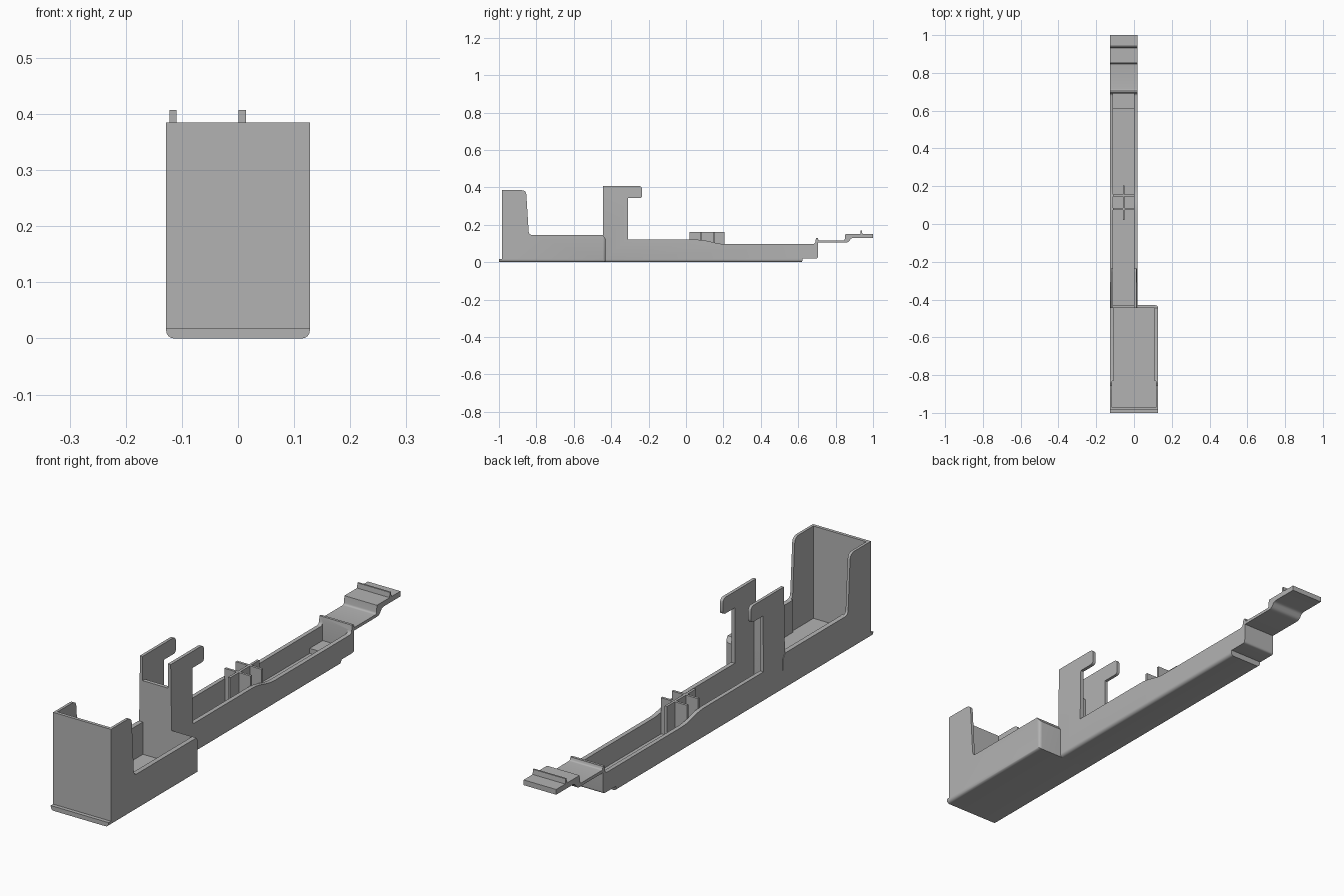
import bpy, bmesh
from mathutils import Vector

cube = bpy.data.objects.get("Cube")
if cube:
    bpy.data.objects.remove(cube, do_unlink=True)

grey = bpy.data.materials.new("plain grey")
grey.use_nodes = True
COLOUR = (0.45, 0.45, 0.45, 1)
grey.diffuse_color = COLOUR
grey.node_tree.nodes["Principled BSDF"].inputs["Base Color"].default_value = COLOUR

MID = -0.054            # centre line of the narrow arm
ARM = (-0.128, 0.020)   # outer faces of the arm
GAP = (-0.110, 0.001)   # inner faces of the arm


def fillet(points, steps=4):
    """Round each (y, z, radius) corner that has a radius."""
    out = []
    for i, p in enumerate(points):
        c = Vector(p[:2])
        if len(p) == 2:
            out.append(c)
            continue
        a = c + (Vector(points[i - 1][:2]) - c).normalized() * p[2]
        b = c + (Vector(points[(i + 1) % len(points)][:2]) - c).normalized() * p[2]
        for k in range(steps + 1):
            t = k / steps
            out.append(a * (1 - t) ** 2 + c * 2 * t * (1 - t) + b * t * t)
    return out


def prism(name, points, x, soft=None, radius=0.014, draft=0):
    """Extrude a side profile across x, rounding the edges that soft() picks."""
    bm = bmesh.new()
    face = bm.faces.new([bm.verts.new((x[0], p.x, p.y)) for p in fillet(points)])
    side = bmesh.ops.extrude_face_region(bm, geom=[face])
    bmesh.ops.translate(bm, vec=(x[1] - x[0], 0, 0),
                        verts=[v for v in side["geom"] if isinstance(v, bmesh.types.BMVert)])
    bmesh.ops.recalc_face_normals(bm, faces=bm.faces)
    if soft:
        edges = [e for e in bm.edges if soft(*(v.co for v in e.verts))]
        bmesh.ops.bevel(bm, geom=edges, offset=radius, segments=4, profile=0.5, affect='EDGES')
    for v in bm.verts:
        v.co.x += draft * v.co.z * (1 if v.co.x < MID else -1)
    mesh = bpy.data.meshes.new(name)
    bm.to_mesh(mesh)
    bm.free()
    mesh.materials.append(grey)
    obj = bpy.data.objects.new(name, mesh)
    bpy.context.collection.objects.link(obj)
    return obj


def box(name, x, y, z):
    return prism(name, [(y[0], z[0]), (y[1], z[0]), (y[1], z[1]), (y[0], z[1])], x)


def carve(obj, *spaces):
    """Cut box-shaped spaces out of a part."""
    for space in spaces:
        cutter = box("cutter", *space)
        cutter.hide_render = True
        mod = obj.modifiers.new("cut", 'BOOLEAN')
        mod.operation, mod.solver, mod.object = 'DIFFERENCE', 'EXACT', cutter
        bpy.context.view_layer.objects.active = obj
        bpy.ops.object.modifier_apply(modifier=mod.name)
        bpy.data.objects.remove(cutter, do_unlink=True)


def lower_edge(a, b):
    return max(a.z, b.z) < 0.001 and abs(a.x - b.x) < 0.001


def tray_edge(a, b):
    back_corner = min(a.y, b.y) > -0.431 and min(a.x, b.x) > 0.1
    return lower_edge(a, b) or back_corner


# Wide tray with a tall front end and a foot lip
tray = prism("tray", [(-1, 0), (-0.43, 0), (-0.43, 0.125), (-0.445, 0.145),
                      (-0.84, 0.145, 0.02), (-0.855, 0.385, 0.025),
                      (-0.985, 0.385), (-0.985, 0.018), (-1, 0.018)],
             (-0.128, 0.128), tray_edge)
carve(tray,
      ((-0.117, 0.117), (-0.972, -0.83), (0.016, 0.5)),
      ((-0.109, 0.109), (-0.84, -0.445), (0.016, 0.5)))

# Narrow arm with a pair of hooked posts joined by a cross plate
arm = prism("arm", [(-0.445, 0), (0.62, 0), (0.625, 0.02), (0.705, 0.02, 0.01),
                    (0.705, 0.13), (0.695, 0.13), (0.69, 0.097, 0.012), (0.18, 0.097, 0.03),
                    (0.09, 0.12, 0.03), (-0.31, 0.12), (-0.31, 0.342),
                    (-0.235, 0.342, 0.015), (-0.235, 0.407, 0.02), (-0.445, 0.407)],
            ARM, lower_edge, draft=0.015)
carve(arm,
      (GAP, (-0.43, 0.61), (0.016, 0.5)),
      (GAP, (0.60, 0.692), (0.036, 0.12)),
      (GAP, (-0.5, -0.42), (0.31, 0.5)))

# Crossed ribs standing in the arm
box("long_rib", (MID - 0.005, MID + 0.005), (0.02, 0.205), (0.01, 0.16))
for y in (0.08, 0.15):
    box("cross_rib", (GAP[0] - 0.002, GAP[1] + 0.002), (y - 0.005, y + 0.005), (0.01, 0.16))

# Stepped release tongue with a thumb ridge
prism("tongue", [(0.70, 0.104), (0.865, 0.104, 0.012), (0.885, 0.129, 0.01), (1, 0.129),
                 (1, 0.15), (0.943, 0.15), (0.941, 0.17), (0.934, 0.17), (0.932, 0.15),
                 (0.852, 0.15), (0.848, 0.116, 0.008), (0.708, 0.116, 0.006),
                 (0.704, 0.13), (0.70, 0.13)],
      (ARM[0] + 0.002, ARM[1] - 0.002))

# Smooth the rounded edges only
for obj in bpy.context.scene.objects:
    if obj.type == 'MESH' and obj.data.materials and obj.data.materials[0] == grey:
        bpy.ops.object.select_all(action='DESELECT')
        obj.select_set(True)
        bpy.context.view_layer.objects.active = obj
        bpy.ops.object.shade_smooth_by_angle(angle=0.6)
